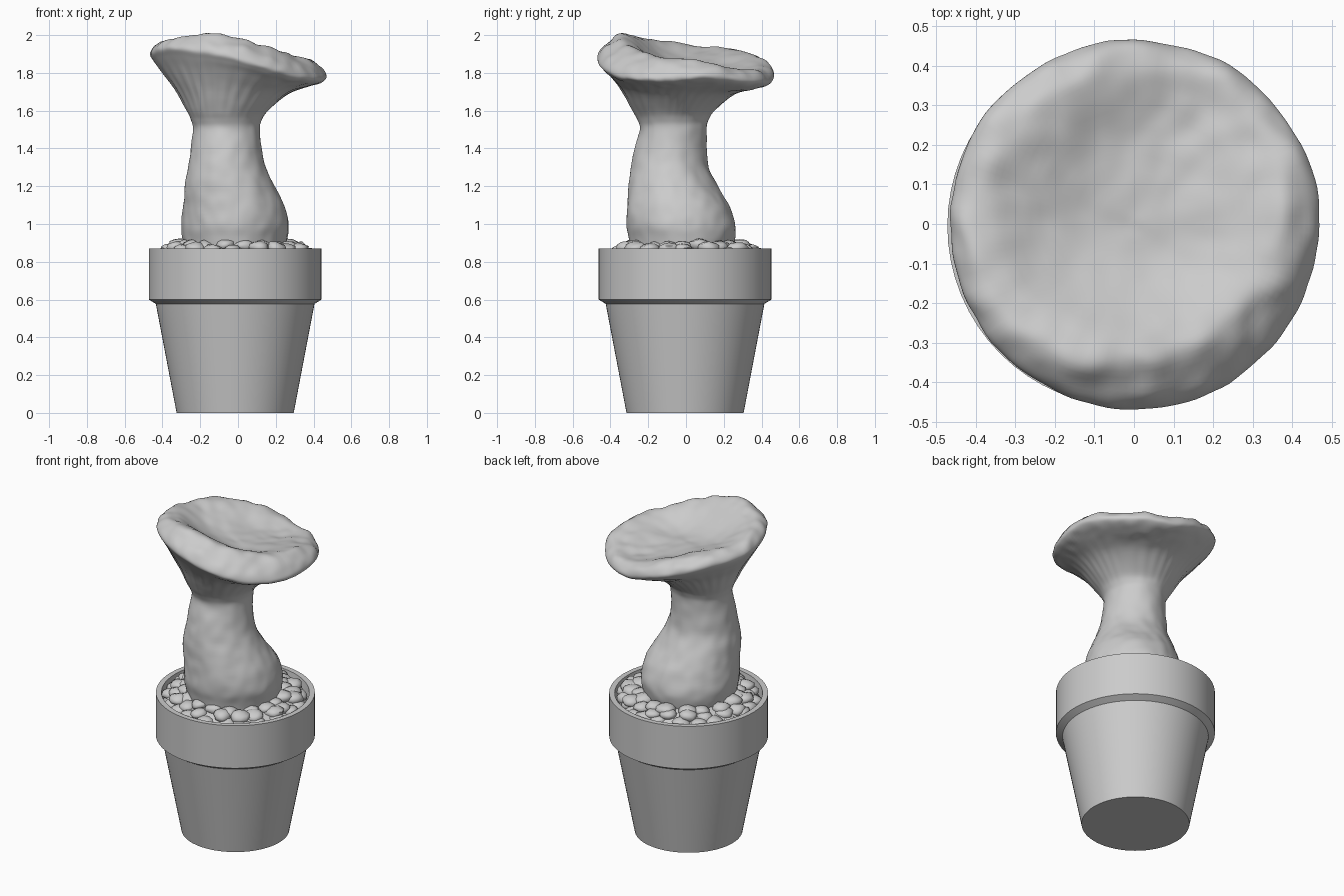
import bpy, bmesh, math, random
from mathutils import Vector, noise

random.seed(4)
cube = bpy.data.objects.get("Cube")
if cube:
    bpy.data.objects.remove(cube, do_unlink=True)

clay = bpy.data.materials.new("plain grey clay")
clay.use_nodes = True
grey = (0.6, 0.6, 0.6, 1)
clay.diffuse_color = grey
clay.node_tree.nodes["Principled BSDF"].inputs["Base Color"].default_value = grey


def finish(name, bm, angle):
    """Turn a bmesh into a named, shaded object."""
    bmesh.ops.recalc_face_normals(bm, faces=bm.faces)
    mesh = bpy.data.meshes.new(name)
    bm.to_mesh(mesh)
    bm.free()
    obj = bpy.data.objects.new(name, mesh)
    bpy.context.collection.objects.link(obj)
    mesh.materials.append(clay)
    bpy.ops.object.select_all(action="DESELECT")
    bpy.context.view_layer.objects.active = obj
    obj.select_set(True)
    bpy.ops.object.shade_smooth_by_angle(angle=math.radians(angle))
    return obj


def loft(bm, rings):
    """Skin closed rings of points and cap both ends."""
    loops = [[bm.verts.new(p) for p in ring] for ring in rings]
    count = len(loops[0])
    for low, high in zip(loops, loops[1:]):
        for i in range(count):
            j = (i + 1) % count
            bm.faces.new((low[i], low[j], high[j], high[i]))
    bm.faces.new(loops[0][::-1])
    bm.faces.new(loops[-1])


def circle(x, y, z, r, count):
    steps = [math.tau * i / count for i in range(count)]
    return [(x + r * math.cos(a), y + r * math.sin(a), z) for a in steps]


def facing(a, degrees, times=1):
    """Cosine wave that peaks at the given compass angle."""
    return math.cos(times * (a - math.radians(degrees)))


POT_X, POT_Y = -0.015, -0.005

# Flower pot: tapered body, heavy collar and open inside
pot_profile = [(0.31, 0), (0.42, 0.577), (0.457, 0.6),
               (0.457, 0.87), (0.425, 0.87), (0.415, 0.78)]
bm = bmesh.new()
loft(bm, [circle(POT_X, POT_Y, z, r, 64) for r, z in pot_profile])
finish("flower_pot", bm, 30)

# Soil mound under the pebbles
bm = bmesh.new()
loft(bm, [circle(POT_X, POT_Y, z, r, 48) for r, z in
          [(0.417, 0.79), (0.415, 0.81), (0.36, 0.86), (0.25, 0.89)]])
finish("soil", bm, 60)

# Broad, flat pebbles in three uneven circles around the stem
bm = bmesh.new()
for radius, height, count in [(0.29, 0.882, 18), (0.335, 0.868, 20), (0.37, 0.835, 22)]:
    for i in range(count):
        a = math.tau * (i + random.uniform(-0.25, 0.25)) / count
        r = radius + random.uniform(-0.015, 0.01)
        centre = Vector((POT_X + r * math.cos(a), POT_Y + r * math.sin(a),
                         height + random.uniform(-0.008, 0.008)))
        size = random.uniform(0.048, 0.062)
        made = bmesh.ops.create_icosphere(bm, subdivisions=2, radius=size)
        for v in made["verts"]:
            v.co *= 1 + 0.25 * noise.noise(v.co * 22 + centre * 9)
            v.co.z *= 0.6
            v.co += centre
finish("pebbles", bm, 60)

# Stem rings: height, centre x, centre y, radius
stem_rings = [
    (0.84, -0.015, -0.025, 0.26), (0.93, -0.015, -0.02, 0.28),
    (1.0, -0.015, -0.027, 0.286), (1.1, -0.022, -0.042, 0.268),
    (1.2, -0.045, -0.07, 0.236), (1.3, -0.06, -0.085, 0.206),
    (1.4, -0.065, -0.08, 0.188), (1.5, -0.06, -0.068, 0.178),
    (1.55, -0.062, -0.068, 0.187), (1.6, -0.057, -0.065, 0.216)]

# Cap rings add: share of tilt, drop and inward pull along the front fold
cap_rings = [
    (1.7, -0.033, -0.045, 0.3, 0.2, 0, 0), (1.77, -0.01, -0.015, 0.39, 0.6, 0.02, 0),
    (1.82, 0, 0, 0.447, 0.9, 0.05, 0), (1.855, 0, 0, 0.467, 1, 0.055, 0),
    (1.89, 0, 0, 0.447, 1, 0.035, 0.015), (1.908, 0, 0, 0.4, 1, -0.01, 0.045),
    (1.895, 0, 0, 0.33, 0.85, -0.015, 0.045), (1.86, 0, 0, 0.22, 0.5, 0, 0.03),
    (1.838, 0, 0, 0.11, 0.2, 0, 0), (1.832, 0, 0, 0.015, 0, 0, 0)]


def smooth_rings(keys, steps):
    """Catmull-Rom interpolation between neighbouring key rings."""
    keys = [Vector(k) for k in keys]
    padded = [keys[0]] + keys + [keys[-1]]
    for p, q, r, s in zip(padded, padded[1:], padded[2:], padded[3:]):
        for i in range(steps):
            t = i / steps
            yield q + 0.5 * t * (r - p + t * (2 * p - 5 * q + 4 * r - s
                                              + t * (3 * (q - r) + s - p)))
    yield keys[-1]


def mushroom_ring(key, on_top, count=128):
    z, cx, cy, r, tilt, drop, pull = key
    ring = []
    # Fine ridges run up the flared underside only
    gills = 0 if on_top else max(0, 1 - abs(z - 1.69) / 0.14)
    for i in range(count):
        a = math.tau * i / count
        rise = 0.015 * facing(a, 130, 3) - 0.086 * facing(a, 45)
        fold = max(0, facing(a, 300))
        ridge = 0.01 * gills * math.sin(30 * a + 2 * math.sin(3 * a))
        rr = r * (1 + ridge) - pull * fold
        p = Vector((cx + rr * math.cos(a), cy + rr * math.sin(a),
                    z + tilt * rise - drop * fold))
        lumps = 0.012 * noise.noise(p * 6) + 0.008 * noise.noise(p * 15)
        p.z += lumps * min(1, tilt + 0.3)
        out = Vector((math.cos(a), math.sin(a), 0))
        ring.append(p + out * lumps * 0.6 * min(1, r * 4))
    return ring


# Mushroom: leaning bulbous stem flaring into a tilted, dished cap
key_rings = [ring + (0, 0, 0) for ring in stem_rings] + cap_rings
rings = list(smooth_rings(key_rings, 5))
rim = max(range(len(rings)), key=lambda i: rings[i][3])
bm = bmesh.new()
loft(bm, [mushroom_ring(k, i > rim) for i, k in enumerate(rings)])
finish("mushroom", bm, 60)
